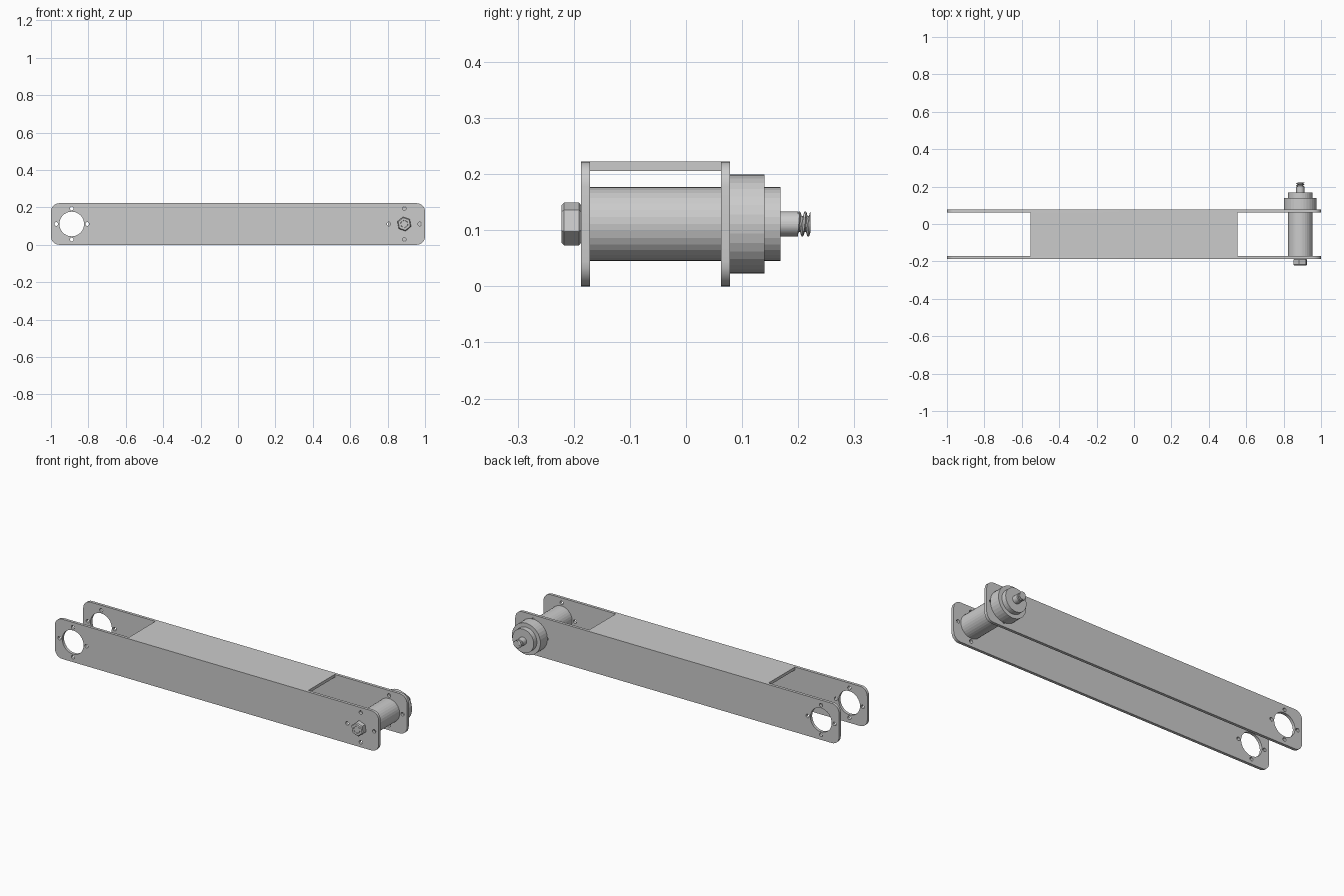
import bpy, bmesh
from math import sin, cos, pi, radians, tau

if "Cube" in bpy.data.objects:
    bpy.data.objects.remove(bpy.data.objects["Cube"])

PX, PZ = 0.889, 0.111      # pivot position
FRONT_Y, BACK_Y, T = -0.179, 0.0705, 0.016


def finish(name, bm):
    bmesh.ops.recalc_face_normals(bm, faces=bm.faces)
    me = bpy.data.meshes.new(name)
    bm.to_mesh(me)
    bm.free()
    ob = bpy.data.objects.new(name, me)
    bpy.context.collection.objects.link(ob)
    return ob


def skin(bm, rings):
    """Join rings of points into a capped tube."""
    loops = [[bm.verts.new(p) for p in r] for r in rings]
    n = len(loops[0])
    for a, b in zip(loops, loops[1:]):
        for i in range(n):
            j = (i + 1) % n
            bm.faces.new((a[i], a[j], b[j], b[i]))
    bm.faces.new(loops[0])
    bm.faces.new(loops[-1])


def lathe(name, profile, seg=32, phase=0.0):
    """Turn (y, radius) points about the pivot axis."""
    bm = bmesh.new()
    skin(bm, [[(PX + r * cos(phase + tau * i / seg), y, PZ + r * sin(phase + tau * i / seg))
               for i in range(seg)] for y, r in profile])
    return finish(name, bm)


def circle(cx, cz, r, n):
    return [(cx + r * cos(tau * i / n), cz + r * sin(tau * i / n)) for i in range(n)]


def plate(name, y):
    # rounded outline
    r, outline = 0.044, []
    for cx, cz, a0 in ((1 - r, 0.222 - r, 0), (-1 + r, 0.222 - r, 90),
                       (-1 + r, r, 180), (1 - r, r, 270)):
        for k in range(7):
            a = radians(a0 + 15 * k)
            outline.append((cx + r * cos(a), cz + r * sin(a)))
    loops = [outline, circle(-PX, PZ, 0.066, 32)]
    # four bolt holes around each pivot
    for cx in (-PX, PX):
        for k in range(4):
            a = k * pi / 2
            loops.append(circle(cx + 0.083 * cos(a), PZ + 0.083 * sin(a), 0.010, 16))
    cu = bpy.data.curves.new(name, 'CURVE')
    cu.dimensions, cu.fill_mode, cu.extrude = '2D', 'BOTH', T / 2
    for pts in loops:
        s = cu.splines.new('POLY')
        s.points.add(len(pts) - 1)
        for p, (u, v) in zip(s.points, pts):
            p.co = (u, v, 0, 1)
        s.use_cyclic_u = True
    ob = bpy.data.objects.new(name, cu)
    bpy.context.collection.objects.link(ob)
    ob.location.y = y
    ob.rotation_euler.x = pi / 2
    bpy.ops.object.select_all(action='DESELECT')
    ob.select_set(True)
    bpy.context.view_layer.objects.active = ob
    bpy.ops.object.convert(target='MESH')


# side plates
plate("front_side_plate", FRONT_Y)
plate("back_side_plate", BACK_Y)

# top web joining the plates
bm = bmesh.new()
y0, y1 = FRONT_Y + T / 2, BACK_Y - T / 2
bmesh.ops.create_cube(bm, size=1)
for v in bm.verts:
    v.co = (v.co.x * 1.108, (y0 + y1) / 2 + v.co.y * (y1 - y0), 0.2138 + v.co.z * 0.0164)
finish("top_web", bm)

# pivot barrel, collar and shaft
lathe("pivot_barrel", [(y0, 0.066), (0.168, 0.066)])
lathe("pivot_collar", [(BACK_Y + T / 2, 0.088), (0.140, 0.088)])
lathe("output_shaft", [(0.168, 0.022), (0.200, 0.022)])

# threaded shaft tip
bm = bmesh.new()
rows, seg, pitch = 24, 32, 0.0105
rings = []
for k in range(rows + 1):
    y = 0.1995 + (0.222 - 0.1995) * k / rows
    ring = []
    for i in range(seg):
        ph = (y / pitch - i / seg) % 1
        r = 0.0145 + 0.0075 * min(1, max(0, 2.6 * abs(2 * ph - 1) - 0.8))
        ring.append((PX + r * cos(tau * i / seg), y, PZ + r * sin(tau * i / seg)))
    rings.append(ring)
skin(bm, rings)
finish("shaft_thread", bm)

# hex nut with the bolt end showing in its bore
lathe("hex_nut", [(y0 - T, 0.034), (-0.191, 0.039), (-0.217, 0.039), (-0.222, 0.034),
                  (-0.222, 0.021), (-0.216, 0.019)], 6 * 1, radians(-20))
lathe("bolt_end", [(y0, 0.018), (-0.2215, 0.018)], 24)
